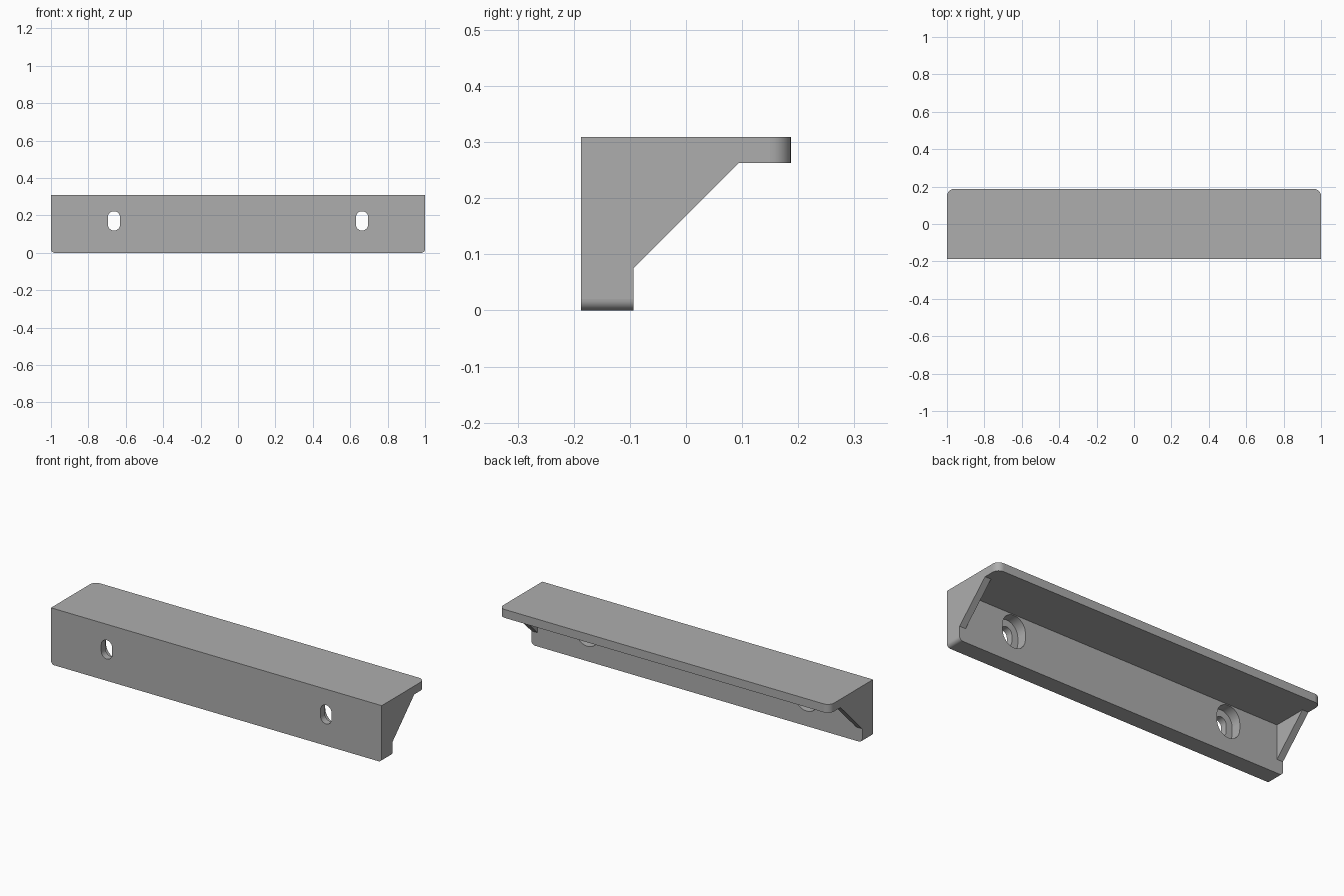
import bpy, bmesh, math
from mathutils import Vector

cube = bpy.data.objects.get("Cube")
if cube:
    bpy.data.objects.remove(cube, do_unlink=True)

DEPTH, HEIGHT = 0.187, 0.309            # half depth, full height
WALL_Y, PLATE_Z = -0.094, 0.263         # inner faces of wall and plate
RIB = 0.037                             # thickness of the end ribs
RIB_Y, RIB_Z = 0.094, 0.075             # ends of the sloping rib edge

grey = bpy.data.materials.new("plain grey")
grey.use_nodes = True
grey.diffuse_color = (0.42, 0.42, 0.42, 1)
grey.node_tree.nodes["Principled BSDF"].inputs["Base Color"].default_value = grey.diffuse_color


def prism(name, points, offset):
    """Extrude a flat outline along an offset; returns the object."""
    bm = bmesh.new()
    face = bm.faces.new([bm.verts.new(p) for p in points])
    new = bmesh.ops.extrude_face_region(bm, geom=[face], use_keep_orig=True)["geom"]
    bmesh.ops.translate(bm, vec=offset, verts=[v for v in new if isinstance(v, bmesh.types.BMVert)])
    bmesh.ops.recalc_face_normals(bm, faces=bm.faces)
    mesh = bpy.data.meshes.new(name)
    bm.to_mesh(mesh)
    bm.free()
    mesh.materials.append(grey)
    obj = bpy.data.objects.new(name, mesh)
    bpy.context.collection.objects.link(obj)
    return obj


def round_edges(obj, radius, rule):
    """Round the edges whose two end points both satisfy the rule."""
    bm = bmesh.new()
    bm.from_mesh(obj.data)
    edges = [e for e in bm.edges if all(rule(v.co) for v in e.verts)]
    bmesh.ops.bevel(bm, geom=edges, offset=radius, segments=8, profile=0.5, affect='EDGES')
    bm.to_mesh(obj.data)
    bm.free()


def cut(obj, cutter):
    mod = obj.modifiers.new("cut", 'BOOLEAN')
    mod.operation, mod.solver, mod.object = 'DIFFERENCE', 'EXACT', cutter
    bpy.context.view_layer.objects.active = obj
    bpy.ops.object.modifier_apply(modifier=mod.name)
    bpy.data.objects.remove(cutter, do_unlink=True)


def slot(x, radius, y0, y1):
    """Upright rounded slot cutter running from y0 to y1."""
    points = []
    for start, z in ((0, 0.189), (math.pi, 0.152)):
        for i in range(17):
            a = start + math.pi * i / 16
            points.append((x + radius * math.cos(a), y0, z + radius * math.sin(a)))
    return prism("slot_cutter", points, Vector((0, y1 - y0, 0)))


# Bracket body: wall, shelf plate and sloping end ribs in one side profile
profile = [(-DEPTH, 0), (WALL_Y, 0), (WALL_Y, RIB_Z), (RIB_Y, PLATE_Z),
           (DEPTH, PLATE_Z), (DEPTH, HEIGHT), (-DEPTH, HEIGHT)]
body = prism("shelf_bracket", [(-1, y, z) for y, z in profile], Vector((2, 0, 0)))

# Rounded outer corners of the plate and of the wall's foot
for side in (-1, 1):
    round_edges(body, 0.037, lambda c: c.x * side > 0.999 and c.y > DEPTH - 0.001)
    round_edges(body, 0.02, lambda c: c.x * side > 0.999 and c.z < 0.001)

# Hollow between the end ribs
hollow = [(WALL_Y, PLATE_Z), (RIB_Y, PLATE_Z), (RIB_Y + 0.02, PLATE_Z - 0.02),
          (WALL_Y + 0.02, RIB_Z - 0.02), (WALL_Y, RIB_Z)]
cut(body, prism("hollow_cutter", [(RIB - 1, y, z) for y, z in hollow],
                Vector((2 - 2 * RIB, 0, 0))))

# Screw slots, each with a wider recess on the inside
for x in (-0.663, 0.663):
    cut(body, slot(x, 0.033, -0.3, -0.12))
    cut(body, slot(x, 0.07, -0.15, -0.05))

# Smooth curved corners, flat elsewhere
bpy.ops.object.select_all(action='DESELECT')
body.select_set(True)
bpy.context.view_layer.objects.active = body
bpy.ops.object.shade_smooth_by_angle(angle=math.radians(30))
for p in body.data.polygons:
    if max(abs(c) for c in p.normal) > 0.9999:
        p.use_smooth = False
